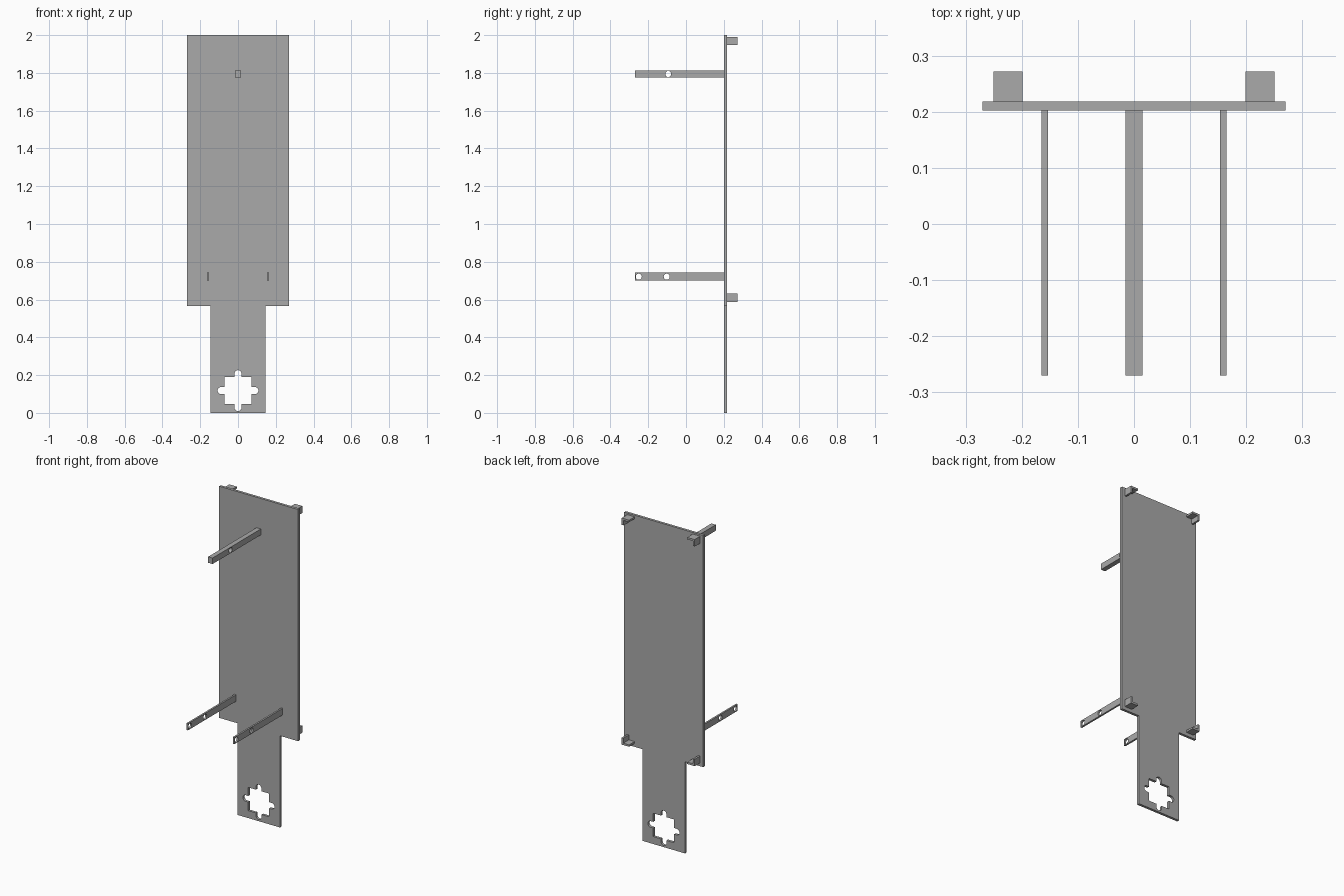
import bpy
from math import sin, cos, pi, radians

cube = bpy.data.objects.get("Cube")
if cube:
    bpy.data.objects.remove(cube)

grey = bpy.data.materials.new("plain_grey")
grey.use_nodes = True
COLOUR = (0.4, 0.4, 0.4, 1)
grey.diffuse_color = COLOUR
grey.node_tree.nodes["Principled BSDF"].inputs["Base Color"].default_value = COLOUR

FACE_FRONT = (radians(90), 0, 0)            # profile drawn in x, z
FACE_SIDE = (radians(90), 0, radians(90))   # profile drawn in y, z


def sheet(name, loops, thickness, rotation, location):
    """Flat sheet from an outline and any hole loops."""
    curve = bpy.data.curves.new(name, "CURVE")
    curve.dimensions = "2D"
    curve.fill_mode = "BOTH"
    curve.extrude = thickness / 2
    for loop in loops:
        spline = curve.splines.new("POLY")
        spline.points.add(len(loop) - 1)
        for point, (u, v) in zip(spline.points, loop):
            point.co = (u, v, 0, 1)
        spline.use_cyclic_u = True
        spline.use_smooth = False
    obj = bpy.data.objects.new(name, curve)
    bpy.context.collection.objects.link(obj)
    obj.rotation_euler = rotation
    obj.location = location
    bpy.ops.object.select_all(action="DESELECT")
    obj.select_set(True)
    bpy.context.view_layer.objects.active = obj
    bpy.ops.object.convert(target="MESH")
    obj = bpy.context.object
    obj.data.materials.clear()
    obj.data.materials.append(grey)
    bpy.ops.object.shade_smooth_by_angle(angle=radians(30))
    return obj


def rect(u0, u1, v0, v1):
    return [(u0, v0), (u1, v0), (u1, v1), (u0, v1)]


def circle(u, v, r, n=24):
    return [(u + r * cos(2 * pi * i / n), v + r * sin(2 * pi * i / n)) for i in range(n)]


def notched_square(v, half, r, reach, n=10):
    """Square hole with a round-ended slot in the middle of each side."""
    side = [(half, -half), (half, -r)]
    for i in range(n + 1):
        a = -pi / 2 + pi * i / n
        side.append((reach - r + r * cos(a), r * sin(a)))
    side.append((half, r))
    loop = []
    for k in range(4):
        c, s = round(cos(k * pi / 2)), round(sin(k * pi / 2))
        loop += [(c * x - s * y, v + s * x + c * y) for x, y in side]
    return loop


# Back panel with narrow neck and mounting hole
right_edge = [(0.146, 0), (0.146, 0.567), (0.27, 0.567), (0.27, 2)]
outline = right_edge + [(-x, z) for x, z in reversed(right_edge)]
sheet("back_panel", [outline, notched_square(0.118, 0.072, 0.019, 0.108)],
      0.016, FACE_FRONT, (0, 0.21, 0))

# Upper arm with one cross hole
sheet("upper_arm", [rect(-0.27, 0.203, 1.775, 1.812), circle(-0.094, 1.794, 0.016)],
      0.03, FACE_SIDE, (0, 0, 0))

for side, label in ((1, "left"), (-1, "right")):
    # Lower thin arms with two cross holes
    sheet("lower_arm_" + label,
          [rect(-0.27, 0.203, 0.701, 0.742),
           circle(-0.25, 0.721, 0.016), circle(-0.102, 0.721, 0.016)],
          0.011, FACE_SIDE, (side * 0.159, 0, 0))
    # Corner brackets: an outer wall and a shelf, open towards the middle
    for level, z, up in (("upper", 1.99, -1), ("lower", 0.588, 1)):
        t = 0.012
        ell = [(0.25, 0), (0.25, 0.043), (0.25 - t, 0.043),
               (0.25 - t, t), (0.199, t), (0.199, 0)]
        sheet(f"{level}_bracket_{label}", [[(side * x, z + up * h) for x, h in ell]],
              0.054, FACE_FRONT, (0, 0.245, 0))
